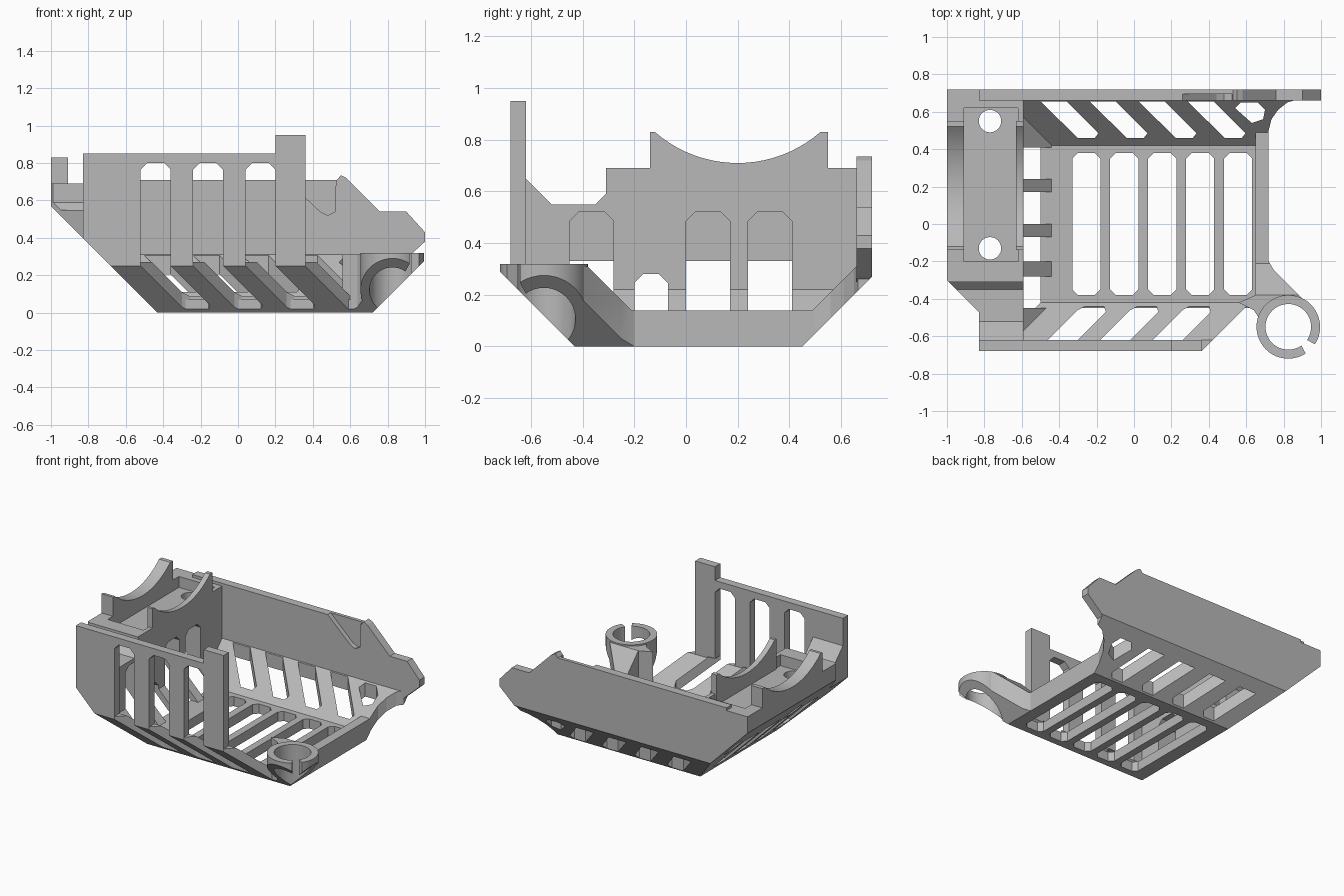
import bpy, bmesh, math
from mathutils import Vector

if "Cube" in bpy.data.objects:
    bpy.data.objects.remove(bpy.data.objects["Cube"])

grey = bpy.data.materials.new("plain grey")
grey.use_nodes = True
GREY = (0.48, 0.48, 0.48, 1)
grey.diffuse_color = GREY
grey.node_tree.nodes["Principled BSDF"].inputs["Base Color"].default_value = GREY


def prism(name, pts, axis, a, b):
    """Extrude a 2D outline along one axis, from a to b."""
    place = {"x": lambda p, t: (t, p[0], p[1]),
             "y": lambda p, t: (p[0], t, p[1]),
             "z": lambda p, t: (p[0], p[1], t)}[axis]
    bm = bmesh.new()
    face = bm.faces.new([bm.verts.new(place(p, a)) for p in pts])
    ext = bmesh.ops.extrude_face_region(bm, geom=[face])
    move = Vector(place((0, 0), b - a))
    bmesh.ops.translate(bm, vec=move,
                        verts=[v for v in ext["geom"] if isinstance(v, bmesh.types.BMVert)])
    bmesh.ops.recalc_face_normals(bm, faces=bm.faces)
    mesh = bpy.data.meshes.new(name)
    bm.to_mesh(mesh)
    bm.free()
    mesh.materials.append(grey)
    ob = bpy.data.objects.new(name, mesh)
    bpy.context.collection.objects.link(ob)
    return ob


def rect(a, b, c, d):
    return [(a, c), (b, c), (b, d), (a, d)]


def circle(cx, cy, r, n=48):
    return [(cx + r * math.cos(2 * math.pi * i / n),
             cy + r * math.sin(2 * math.pi * i / n)) for i in range(n)]


def boolean(ob, tool, op="DIFFERENCE"):
    bpy.context.view_layer.objects.active = ob
    mod = ob.modifiers.new("cut", "BOOLEAN")
    mod.operation, mod.solver, mod.object = op, "EXACT", tool
    bpy.ops.object.modifier_apply(modifier=mod.name)
    bpy.data.objects.remove(tool)


def slot(x0, x1, z0, z1, c=0.035):
    """Upright slot outline with chamfered top corners."""
    return [(x0, z0), (x1, z0), (x1, z1 - c), (x1 - c, z1), (x0 + c, z1), (x0, z1 - c)]


def trim(ob, sides):
    """Cut the hull's 45 degree undersides."""
    wedges = {"left": ("y", -1, 0.43), "right": ("y", 1, 0.72),
              "front": ("x", -1, 0.43), "back": ("x", 1, 0.45)}
    for s in sides.split():
        axis, sign, start = wedges[s]
        pts = [(sign * (start - 0.5), -0.5), (sign * (start + 1), 1), (sign * (start + 1), -0.5)]
        boolean(ob, prism("wedge", pts, axis, -2, 2))


# Floor with five long slots
floor = prism("floor", rect(-0.6, 0.72, -0.45, 0.45), "z", 0, 0.07)
for i in range(5):
    x = -0.33 + 0.203 * i
    c = 0.03
    boolean(floor, prism("cutter", [(x, -0.35), (x + c, -0.38), (x + 0.12, -0.38), (x + 0.15, -0.35),
                                    (x + 0.15, 0.35), (x + 0.12, 0.38), (x + c, 0.38), (x, 0.35)],
                         "z", -0.2, 0.3))
trim(floor, "left front back")
floor_lip = prism("floor_lip", rect(0.65, 0.72, -0.42, 0.5), "x", 0, 1)
bpy.data.objects.remove(floor_lip)
floor_lip = prism("floor_lip", rect(0.65, 0.72, -0.4, 0.5), "z", 0, 0.14)
trim(floor_lip, "front back")

# Front wall, its post and the lower slope
front_wall = prism("front_wall", [(-0.83, 0.1), (0.36, 0.1), (0.36, 0.95), (0.2, 0.95),
                                  (0.2, 0.85), (-0.83, 0.85)], "y", -0.68, -0.62)
front_slope = prism("front_slope", [(-0.42, 0), (-0.42, 0.07), (-0.62, 0.27), (-0.68, 0.27),
                                    (-0.68, 0.25), (-0.43, 0)], "x", -0.83, 0.8)
boolean(front_slope, prism("cutter", [(0.32, -0.72), (0.63, -0.41), (0.9, -0.41), (0.9, -0.72)],
                           "z", -0.2, 0.5))
for i in range(3):
    x = -0.52 + 0.28 * i
    boolean(front_wall, prism("cutter", slot(x, x + 0.16, 0.27, 0.8), "y", -0.8, -0.5))
    for part in (front_wall, front_slope):
        boolean(part, prism("cutter", [(x - 0.04, -0.72), (x + 0.12, -0.72), (x + 0.37, -0.47),
                                       (x + 0.36, -0.44), (x + 0.26, -0.44), (x + 0.22, -0.46)],
                            "z", -0.2, 0.28))
trim(front_wall, "left front")
trim(front_slope, "left")

# Back wall with stepped right end and clip groove
back_wall = prism("back_wall", [(-1, 0.2), (0.8, 0.2), (0.88, 0.27), (1, 0.38), (1, 0.43),
                                (0.9, 0.54), (0.76, 0.54), (0.58, 0.72), (0.55, 0.735),
                                (0.53, 0.71), (-0.83, 0.71), (-0.83, 0.69), (-1, 0.69)],
                  "y", 0.66, 0.72)
boolean(back_wall, prism("cutter", [(0.25, 0.8), (0.25, 0.72), (0.44, 0.54), (0.48, 0.52),
                                    (0.52, 0.54), (0.525, 0.8)], "y", 0.6, 0.695))
trim(back_wall, "left back")

# Back slope with diagonal slots and a curved right edge
back_slope = prism("back_slope", [(0.42, 0), (0.42, 0.07), (0.66, 0.31), (0.72, 0.31),
                                  (0.72, 0.27), (0.45, 0)], "x", -0.9, 1)
boolean(back_slope, prism("cutter", [(0.72, 0.3), (0.72, 0.5), (0.735, 0.56), (0.77, 0.61),
                                     (0.82, 0.65), (0.87, 0.665), (0.87, 0.8), (1.2, 0.8),
                                     (1.2, 0.3)], "z", -0.2, 0.5))
for i in range(4):
    x = -0.5 + 0.262 * i
    boolean(back_slope, prism("cutter", [(x, 0.655), (x + 0.14, 0.655), (x + 0.31, 0.485),
                                         (x + 0.29, 0.46), (x + 0.2, 0.46)], "z", -0.2, 0.5))
boolean(back_slope, prism("cutter", [(0.54, 0.62), (0.57, 0.65), (0.66, 0.65), (0.7, 0.61),
                                     (0.69, 0.56), (0.63, 0.54)], "z", -0.2, 0.5))
trim(back_slope, "left")

# Left block: stepped top, sloping inner foot, pocket, screw holes
left_block = prism("left_block", [(-0.66, 0), (-0.66, 0.65), (-0.62, 0.65), (-0.52, 0.55),
                                  (-0.35, 0.55), (-0.31, 0.59), (-0.31, 0.69), (0.72, 0.69),
                                  (0.72, 0)], "x", -1, -0.59)
boolean(left_block, prism("cutter", [(-1.1, -0.2), (-0.83, -0.47), (-0.83, -0.8), (-1.1, -0.8)],
                          "z", -0.2, 1))
left_foot = prism("left_foot", [(-0.6, 0), (-0.6, 0.22), (-0.59, 0.22), (-0.44, 0.07), (-0.4, 0.07),
                                (-0.4, 0)], "y", -0.66, 0.7)
boolean(left_block, prism("pocket", rect(-0.91, -0.62, -0.2, 0.62), "z", 0.61, 1))
for y in (0.55, -0.13):
    boolean(left_block, prism("hole", circle(-0.77, y, 0.06, 32), "z", 0, 1))
for y0, y1, top in ((0.24, 0.41, 0.52), (0, 0.17, 0.52), (-0.2, -0.07, 0.28), (-0.45, -0.28, 0.52)):
    for part in (left_block, left_foot):
        boolean(part, prism("cutter", slot(y0, y1, -0.1, top), "x", -0.76, -0.425))
trim(left_block, "left front back")
trim(left_foot, "left front back")

# Two cradle plates with a curved saddle
saddle = [(0.2 + 0.487 * math.sin(t), 1.197 - 0.487 * math.cos(t))
          for t in (0.717 * (1 - i / 10) for i in range(21))]
outline = [(-0.14, 0.6), (-0.14, 0.83)] + saddle[::-1] + [(0.55, 0.83), (0.55, 0.6)]
cradles = [prism("outer_cradle", outline, "x", -1, -0.91),
           prism("inner_cradle", outline, "x", -0.63, -0.59)]

# Arm rising from the floor corner to the ring holder
CX, CY = 0.825, -0.55
arm = prism("arm", [(-0.1, 0), (-0.1, 0.14), (-0.21, 0.14), (-0.38, 0.31), (-0.6, 0.31),
                    (-0.6, 0)], "x", 0.5, 1)
boolean(arm, prism("plan", [(0.65, -0.1), (0.72, -0.1), (0.72, -0.2), (0.75, -0.25), (0.9, -0.4),
                            (0.9, -0.55), (0.7, -0.55), (0.64, -0.46), (0.56, -0.42),
                            (0.65, -0.38)], "z", -1, 1), "INTERSECT")

# Split ring holder, open towards the front left corner
ring = prism("ring_holder", circle(CX, CY, 0.17), "z", 0, 0.32)
for part in (arm, ring):
    boolean(part, prism("bore", circle(CX, CY, 0.122), "z", -1, 1))
    trim(part, "front right")
gap = [(CX + r * math.cos(math.radians(a)), CY + r * math.sin(math.radians(a)))
       for r, a in ((0.05, -45), (0.3, -59), (0.3, -31))]
boolean(ring, prism("gap", gap, "z", -1, 1))

# Smooth the curved parts only
bpy.ops.object.select_all(action="DESELECT")
for ob in cradles + [ring, arm, left_block]:
    ob.select_set(True)
bpy.context.view_layer.objects.active = ring
bpy.ops.object.shade_smooth_by_angle(angle=math.radians(25))
